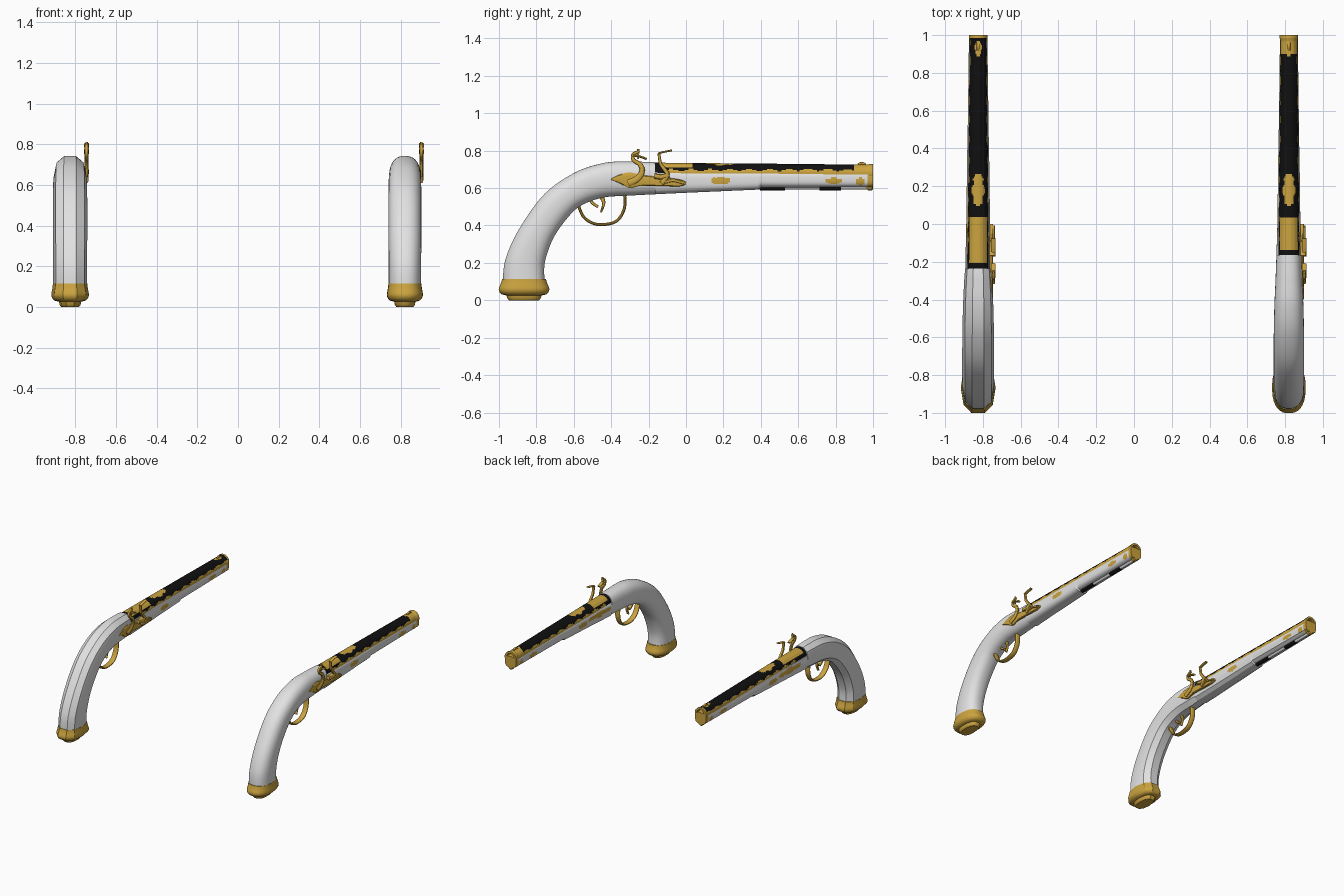
import bpy, bmesh
from math import sin, cos, pi, hypot

cube = bpy.data.objects.get("Cube")
if cube:
    bpy.data.objects.remove(cube, do_unlink=True)


def material(name, rgb):
    m = bpy.data.materials.new(name)
    m.use_nodes = True
    m.diffuse_color = (*rgb, 1)
    bsdf = m.node_tree.nodes["Principled BSDF"]
    bsdf.inputs["Base Color"].default_value = (*rgb, 1)
    bsdf.inputs["Roughness"].default_value = 0.5
    return m


MATS = [material("ivory_white", (0.76, 0.76, 0.76)),
        material("gold", (0.6, 0.37, 0.05)),
        material("black_steel", (0.005, 0.005, 0.005))]
IVORY, GOLD, BLACK = range(3)


def dense(pts, k, smooth=True):
    """Subdivide a list of tuples, along a smooth spline or straight lines."""
    out = []
    for i in range(len(pts) - 1):
        p1, p2 = pts[i], pts[i + 1]
        p0, p3 = pts[max(i - 1, 0)], pts[min(i + 2, len(pts) - 1)]
        for j in range(k):
            t = j / k
            if smooth:
                out.append(tuple(
                    b + t * (c - a) / 2 + t * t * (a - 2.5 * b + 2 * c - d / 2)
                    + t ** 3 * (1.5 * (b - c) + (d - a) / 2)
                    for a, b, c, d in zip(p0, p1, p2, p3)))
            else:
                out.append(tuple(b + t * (c - b) for b, c in zip(p1, p2)))
    return out + [pts[-1]]


def power(v, e):
    return (1 if v > 0 else -1) * abs(v) ** (2 / e)


def loft(name, rings, cx, colour, sides=16, sub=1, e=2.0, rule=None):
    """Skin rings (top y, top z, bottom y, bottom z, half width)."""
    fit = cos(pi / sides) ** (2 / e)
    corners = []
    for i in range(sides):
        a = 2 * pi * (i + 0.5) / sides
        corners.append((power(cos(a), e) / fit, power(sin(a), e) / fit))
    corners.append(corners[0])
    outline = dense(corners, sub, False)[:-1]
    n = len(outline)
    bm = bmesh.new()
    loops = []
    for ty, tz, by, bz, hw in rings:
        loops.append([bm.verts.new((cx + hw * u,
                                    (ty + by) / 2 + (ty - by) / 2 * c,
                                    (tz + bz) / 2 + (tz - bz) / 2 * c))
                      for c, u in outline])
    for a, b in zip(loops, loops[1:]):
        for i in range(n):
            j = (i + 1) % n
            bm.faces.new((a[i], a[j], b[j], b[i]))
    bm.faces.new(loops[0])
    bm.faces.new(loops[-1])
    bmesh.ops.recalc_face_normals(bm, faces=bm.faces)
    for f in bm.faces:
        c = f.calc_center_median()
        f.material_index = rule(c.x - cx, c.y, c.z) if rule else colour
    me = bpy.data.meshes.new(name)
    bm.to_mesh(me)
    bm.free()
    for m in MATS:
        me.materials.append(m)
    ob = bpy.data.objects.new(name, me)
    bpy.context.collection.objects.link(ob)
    bpy.ops.object.select_all(action='DESELECT')
    ob.select_set(True)
    bpy.context.view_layer.objects.active = ob
    bpy.ops.object.shade_smooth_by_angle(angle=0.56)
    return ob


def ribbon(name, path, cx, thick, width, taper=0.0, e=2.5):
    """Sweep a flattened bar along a smooth (y, z) path."""
    p = dense(path, 6)
    rings = []
    for i, (y, z) in enumerate(p):
        a, b = p[max(i - 1, 0)], p[min(i + 1, len(p) - 1)]
        dy, dz = b[0] - a[0], b[1] - a[1]
        length = hypot(dy, dz) or 1
        t = thick * (1 - taper * i / len(p))
        ny, nz = -dz / length * t, dy / length * t
        rings.append((y + ny, z + nz, y - ny, z - nz, width))
    return loft(name, rings, cx, GOLD, 12, 1, e)


def rod(name, cx, z, profile, colour, sides=16, k=1, rule=None, sub=1):
    """Turned part along y from (y, radius) pairs."""
    rings = [(y, z + r, y, z - r, r) for y, r in dense(profile, k, False)]
    return loft(name, rings, cx, colour, sides, sub, 2, rule)


def blot(u, v):
    """Scalloped leaf shape used for the inlays."""
    return abs(u) ** 1.5 + v * v < 0.85 + 0.15 * cos(10 * u)


SIDE_INLAYS = [(0.185, 0.64, 0.06, 0.022), (0.79, 0.64, 0.055, 0.018),
               (0.93, 0.635, 0.028, 0.022)]


def stock_colour(x, y, z):
    if y > 0.975:
        return GOLD
    if y > -0.1 and z > 0.687 + 0.005 * sin(70 * y) + 0.003 * sin(173 * y):
        return GOLD
    if any(blot((y - a) / l, (z - b) / h) for a, b, l, h in SIDE_INLAYS):
        return GOLD
    if x < 0 and blot((y + 0.02) / 0.16, (z - 0.65) / 0.022):
        return GOLD
    return IVORY


def pistol(side, cx, sides, sub, breech, plate_start, cap_start):
    def name(part):
        return side + "_" + part

    # curved grip
    grip = [(-.98, .09, -.755, .09, .08), (-.965, .22, -.755, .2, .08),
            (-.89, .385, -.71, .33, .081), (-.755, .57, -.63, .445, .081),
            (-.59, .685, -.555, .51, .08), (-.435, .735, -.44, .55, .077),
            (-.3, .742, -.3, .56, .071), (breech, .738, breech, .567, .066)]
    loft(name("grip"), dense(grip, 8), cx, IVORY, sides, 1, 2.4)

    # fore stock with inlays
    fore = [(breech, .70, .567, .066), (0, .70, .575, .061),
            (.39, .697, .592, .056), (.4, .697, .603, .055),
            (1, .692, .605, .047)]
    rings = [(y, t, y, b, w) for y, t, b, w in dense(fore, 40, False)]
    loft(name("fore_stock"), rings, cx, IVORY, sides, sub, 3, stock_colour)

    # barrel with gold breech plate, leaf inlay and muzzle
    def barrel_colour(x, y, z):
        if y > cap_start or hypot(x, z - 0.68) < 0.042:
            return GOLD
        if z < 0.697 + 0.005 * sin(60 * y):
            return GOLD if y > -0.1 else BLACK
        if plate_start < y < 0.035 and abs(x) < 0.045:
            return GOLD
        if blot((y - 0.18) / 0.1, x / 0.036):
            return GOLD
        if blot((y - 0.93) / 0.045, x / 0.022):
            return GOLD
        return BLACK

    rod(name("barrel"), cx, 0.68,
        [(breech, .056), (.05, .054), (.5, .05), (.97, .045), (.985, .049),
         (1, .049), (1, .034), (.9, .034)],
        BLACK, 16, 40, barrel_colour, 3)
    ribbon(name("front_sight"), [(.92, .725), (.94, .733), (.96, .725)],
           cx, .007, .008)

    # ramrod and its dark thimbles
    rod(name("ramrod"), cx, .604, [(.39, .012), (.98, .012)], IVORY)
    for label, y0, y1 in (("rear", .395, .53), ("front", .715, .83)):
        rod(name(label + "_thimble"), cx, .604,
            [(y0, .016), (y1, .016)], BLACK)
    rod(name("ramrod_tip"), cx, .608,
        [(.96, .012), (.975, .02), (.995, .02), (1, .014)], GOLD)

    # butt cap
    cap = [(0, .08, .042), (.012, .09, .05), (.026, .095, .053),
           (.032, .12, .074), (.05, .134, .087), (.068, .134, .088),
           (.09, .124, .084), (.115, .117, .081)]
    loft(name("butt_cap"),
         [(-.866 - h, z, -.866 + h, z, w) for z, h, w in dense(cap, 2)],
         cx, GOLD, sides, 1, 2.4)

    # trigger and guard
    ribbon(name("trigger_guard"),
           [(-.58, .52), (-.55, .45), (-.5, .413), (-.44, .405),
            (-.37, .425), (-.33, .49), (-.328, .57)], cx, .008, .02)
    ribbon(name("guard_scroll"), [(-.52, .55), (-.5, .52), (-.47, .5)],
           cx, .008, .01)
    ribbon(name("trigger"), [(-.455, .56), (-.44, .52), (-.455, .47)],
           cx, .013, .01, .7)

    # lock plate, cock, frizzen and pan
    plate = [(-.4, .65, .643), (-.36, .67, .628), (-.3, .684, .6),
             (-.24, .67, .612), (-.1, .655, .61), (-.03, .645, .61),
             (0, .632, .62)]
    loft(name("lock_plate"),
         [(y, t, y, b, .012) for y, t, b in dense(plate, 6)],
         cx + .067, GOLD, 12, 1, 4)
    lock = cx + .081
    ribbon(name("cock"),
           [(-.31, .625), (-.26, .65), (-.235, .69), (-.245, .725),
            (-.28, .75), (-.282, .78), (-.25, .797)], lock, .018, .009, .6)
    ribbon(name("cock_jaw"), [(-.285, .775), (-.25, .77), (-.21, .755)],
           lock, .006, .012)
    ribbon(name("jaw_screw"), [(-.257, .755), (-.255, .81)], lock, .006, .006)
    ribbon(name("frizzen"),
           [(-.13, .625), (-.1, .67), (-.115, .7), (-.136, .73),
            (-.145, .785)], lock, .014, .01, .5)
    ribbon(name("frizzen_tip"), [(-.148, .785), (-.12, .793), (-.075, .802)],
           lock, .005, .012)
    ribbon(name("frizzen_spring"), [(-.13, .625), (-.07, .64), (-.01, .625)],
           lock, .007, .007)
    ribbon(name("pan"), [(-.17, .665), (-.13, .66), (-.09, .67)],
           cx + .074, .014, .018)


pistol("right", -0.825, 10, 5, -0.235, -0.205, 0.985)
pistol("left", 0.82, 32, 2, -0.165, -0.14, 0.9)
